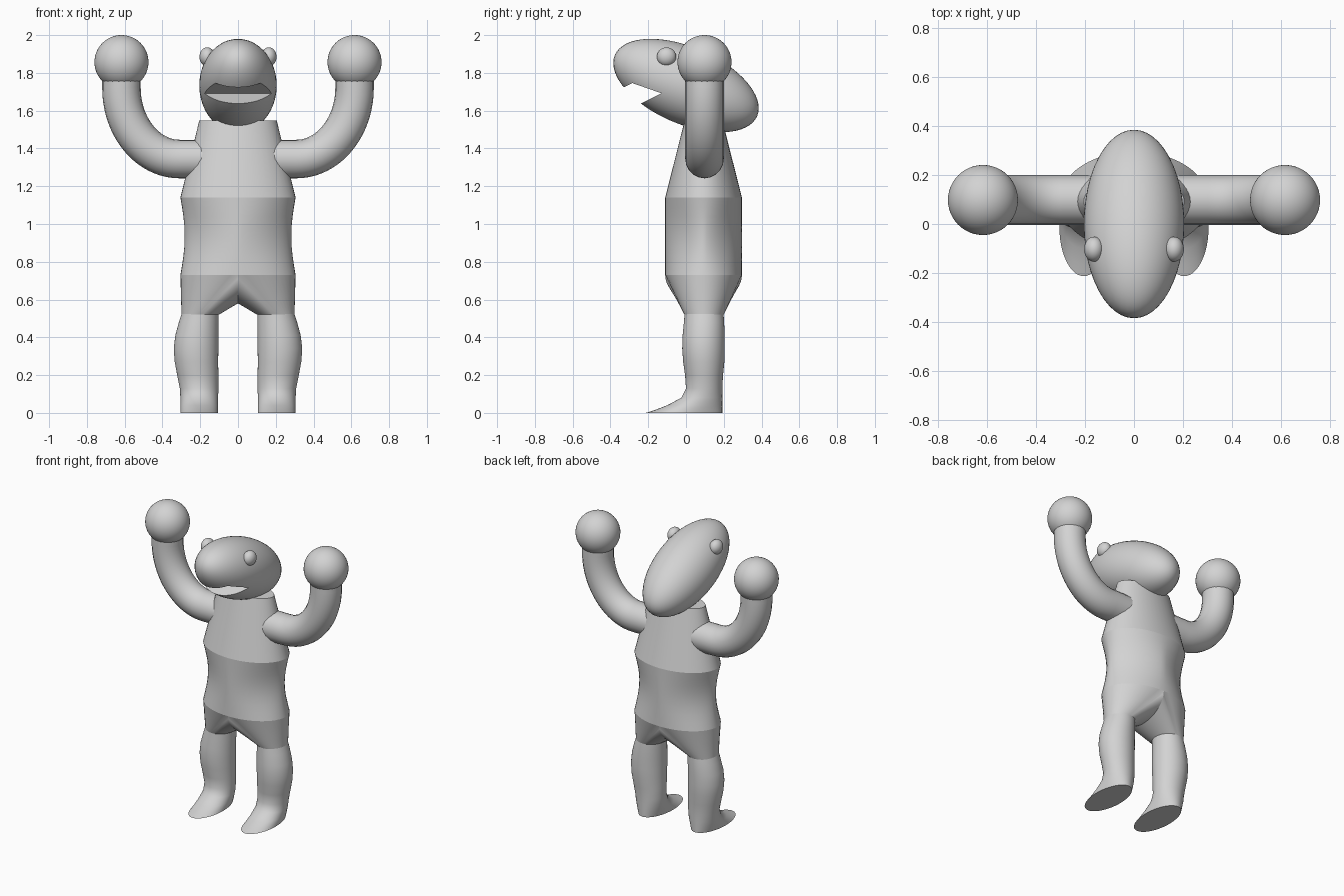
import bpy, bmesh, math
from mathutils import Vector

if "Cube" in bpy.data.objects:
    bpy.data.objects.remove(bpy.data.objects["Cube"], do_unlink=True)

grey = bpy.data.materials.new("plain_grey")
grey.use_nodes = True
colour = (0.65, 0.65, 0.65, 1)
grey.diffuse_color = colour
grey.node_tree.nodes["Principled BSDF"].inputs["Base Color"].default_value = colour

N = 48      # points in each cross-section
CY = 0.093  # depth of the body axis


def activate(ob):
    bpy.ops.object.select_all(action='DESELECT')
    ob.select_set(True)
    bpy.context.view_layer.objects.active = ob


def finish(ob, name, angle=40):
    ob.name = name
    ob.data.materials.clear()
    ob.data.materials.append(grey)
    activate(ob)
    bpy.ops.object.shade_smooth_by_angle(angle=math.radians(angle))
    return ob


def loft(name, rings, cap=True):
    """Skin a stack of equal-length point rings."""
    bm = bmesh.new()
    loops = [[bm.verts.new(p) for p in ring] for ring in rings]
    for a, b in zip(loops, loops[1:]):
        for i in range(len(a)):
            j = (i + 1) % len(a)
            bm.faces.new((a[i], a[j], b[j], b[i]))
    if cap:
        bm.faces.new(loops[0])
        bm.faces.new(loops[-1])
    bmesh.ops.recalc_face_normals(bm, faces=bm.faces)
    me = bpy.data.meshes.new(name)
    bm.to_mesh(me)
    bm.free()
    ob = bpy.data.objects.new(name, me)
    bpy.context.collection.objects.link(ob)
    return ob


def oval(cx, cy, z, rx, ry, power=2.0, side=1):
    """Horizontal oval; a power below 2 pinches its diagonals."""
    pts = []
    for i in range(N):
        t = -math.pi / 2 + 2 * math.pi * i / N
        c, s = math.cos(t), math.sin(t)
        x = math.copysign(abs(c) ** (2 / power), c) * rx
        y = math.copysign(abs(s) ** (2 / power), s) * ry
        pts.append(Vector((side * (cx + x), cy + y, z)))
    return pts


def ball(name, loc, scale, rot=(0, 0, 0)):
    bpy.ops.mesh.primitive_uv_sphere_add(segments=48, ring_count=32, location=loc, rotation=rot)
    ob = bpy.context.object
    ob.scale = scale
    return finish(ob, name)


# Chest tapering up to the neck, and pinched waist
finish(loft("chest", [oval(0, CY, 1.14, 0.305, 0.203),
                      oval(0, CY, 1.548, 0.205, 0.1)]), "chest")
waist_rings = []
for k in range(9):
    pinch = math.sin(math.pi * k / 8)
    waist_rings.append(oval(0, CY, 0.73 + 0.41 * k / 8, 0.305 - 0.023 * pinch,
                            0.203, 2 - 0.4 * pinch))
finish(loft("waist", waist_rings), "waist")

# Head with a wedge-shaped mouth cut out
head = ball("head", (0, 0, 1.733), (0.205, 0.41, 0.203), (math.radians(-23.3), 0, 0))
wedge = [(-0.13, 1.692), (-0.284, 1.746), (-0.514, 1.632), (-0.36, 1.578)]
cutter = loft("mouth_cutter", [[(x, y, z) for y, z in wedge] for x in (-0.4, 0.4)])
cutter.hide_render = True
cut = head.modifiers.new("mouth", 'BOOLEAN')
cut.operation = 'DIFFERENCE'
cut.solver = 'EXACT'
cut.object = cutter
activate(head)
bpy.ops.object.modifier_apply(modifier=cut.name)
bpy.data.objects.remove(cutter, do_unlink=True)
finish(head, "head", 30)

# Leg sections: height, centre x, half width, front y, back y
LEG = [(0, 0.205, 0.1, -0.213, 0.192), (0.015, 0.205, 0.1, -0.165, 0.192),
       (0.04, 0.205, 0.1, -0.1, 0.192), (0.08, 0.205, 0.1, -0.025, 0.192),
       (0.13, 0.206, 0.102, 0, 0.192), (0.2, 0.213, 0.109, -0.005, 0.196),
       (0.27, 0.22, 0.115, -0.015, 0.203), (0.34, 0.222, 0.118, -0.02, 0.205),
       (0.41, 0.218, 0.114, -0.018, 0.204), (0.48, 0.208, 0.105, -0.011, 0.202),
       (0.53, 0.2, 0.097, -0.007, 0.198)]

for side, label in ((1, "left"), (-1, "right")):
    # Leg and flat foot
    rings = [oval(cx, (f + b) / 2, z, rx, (b - f) / 2, side=side) for z, cx, rx, f, b in LEG]
    finish(loft(label + "_leg", rings), label + "_leg", 50)

    # Half of the shorts: waist half-oval with a dipped crotch, narrowing to the leg
    top = oval(0, CY, 0.73, 0.305, 0.203, side=side)
    for p in top:
        if p.x * side < 0:
            p.z -= 0.15 * abs(p.x) / 0.305
            p.x = 0
    bottom = oval(0.2, 0.096, 0.52, 0.099, 0.104, side=side)
    mid = [a.lerp(b, 0.5) for a, b in zip(top, bottom)]
    finish(loft(label + "_shorts", [top, mid, bottom], cap=False), label + "_shorts")

    # Raised arm swept along a bent path
    curve = bpy.data.curves.new(label + "_arm", 'CURVE')
    curve.dimensions = '3D'
    curve.bevel_depth = 0.102
    curve.bevel_resolution = 8
    curve.resolution_u = 20
    curve.use_fill_caps = True
    path = curve.splines.new('BEZIER')
    path.bezier_points.add(3)
    # Each knot: x, z, then the handle direction
    knots = [(0.12, 1.344, 0.05, 0), (0.31, 1.344, 0.168, 0),
             (0.617, 1.72, 0, 0.207), (0.617, 1.82, 0, 0.03)]
    for p, (x, z, dx, dz) in zip(path.bezier_points, knots):
        p.handle_left_type = p.handle_right_type = 'FREE'
        p.co = (side * x, 0.098, z)
        back = 0.3 if dx else 1
        ahead = 1 if dx else 0.15
        p.handle_left = (side * (x - dx * back), 0.098, z - dz * back)
        p.handle_right = (side * (x + dx * ahead), 0.098, z + dz * ahead)
    arm = bpy.data.objects.new(label + "_arm", curve)
    bpy.context.collection.objects.link(arm)
    activate(arm)
    bpy.ops.object.convert(target='MESH')
    finish(bpy.context.object, label + "_arm")

    # Round fist and eye
    ball(label + "_hand", (side * 0.617, 0.098, 1.857), (0.143,) * 3)
    ball(label + "_eye", (side * 0.163, -0.103, 1.885), (0.041, 0.051, 0.05))
